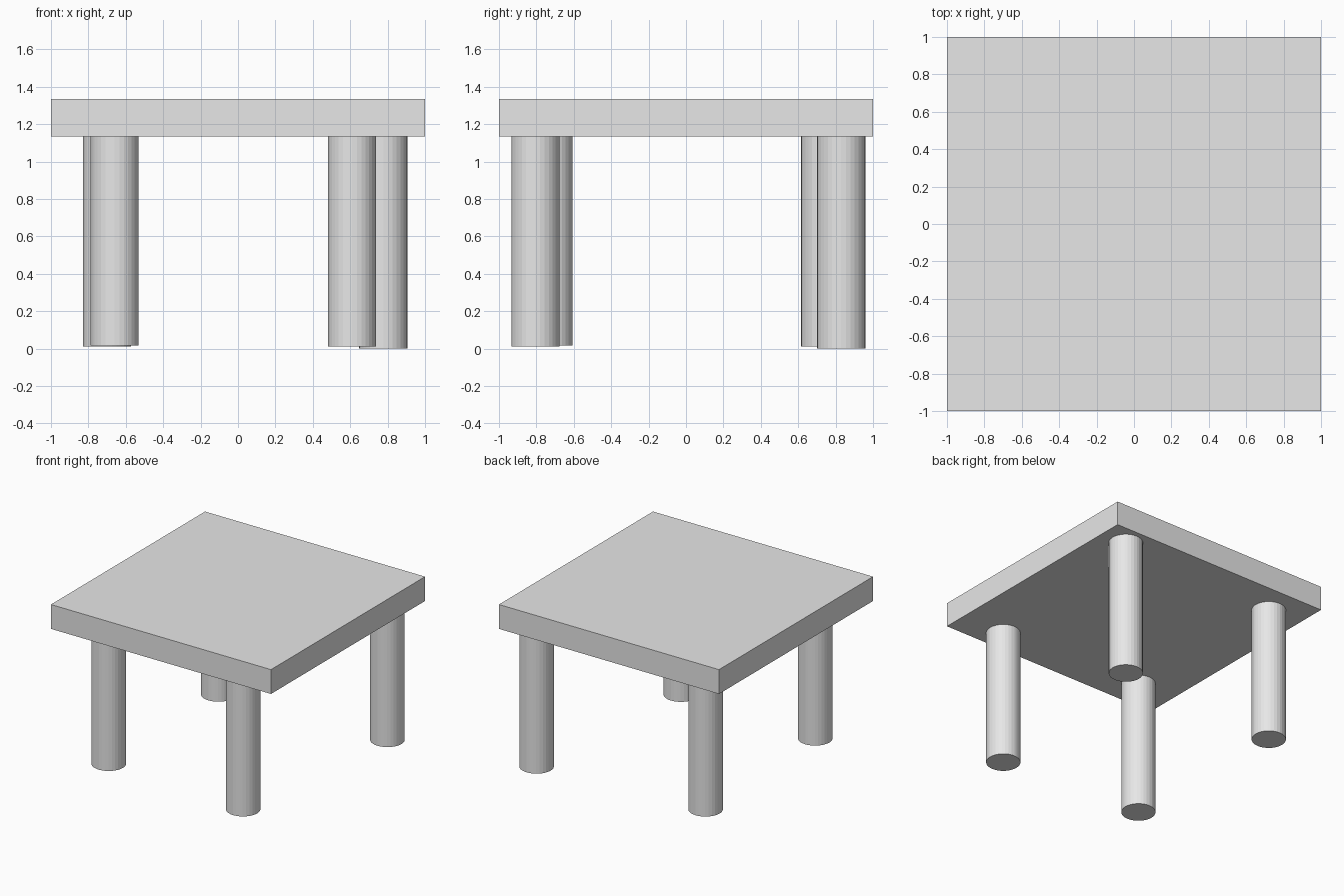
import bpy

cube = bpy.data.objects.get("Cube")
if cube:
    bpy.data.objects.remove(cube, do_unlink=True)

grey = bpy.data.materials.new("plain_grey")
grey.use_nodes = True
colour = (0.8, 0.8, 0.8, 1)
grey.diffuse_color = colour
grey.node_tree.nodes["Principled BSDF"].inputs["Base Color"].default_value = colour

TOP, UNDERSIDE, LEG_RADIUS = 1.335, 1.135, 0.129


def finish(name):
    obj = bpy.context.object
    obj.name = name
    obj.data.materials.append(grey)
    return obj


# Square slab top
bpy.ops.mesh.primitive_cube_add(size=1, location=(0, 0, (TOP + UNDERSIDE) / 2))
tabletop = finish("tabletop")
tabletop.scale = (2, 2, TOP - UNDERSIDE)

# Round legs, each placed a little unevenly
legs = {
    "front_right_leg": (-0.66, -0.735, 0.017),
    "front_left_leg": (0.61, -0.805, 0.01),
    "back_right_leg": (-0.70, 0.745, 0.01),
    "back_left_leg": (0.777, 0.83, 0),
}
for name, (x, y, foot) in legs.items():
    height = UNDERSIDE + 0.02 - foot
    bpy.ops.mesh.primitive_cylinder_add(
        vertices=32, radius=LEG_RADIUS, depth=height,
        location=(x, y, foot + height / 2))
    finish(name)
